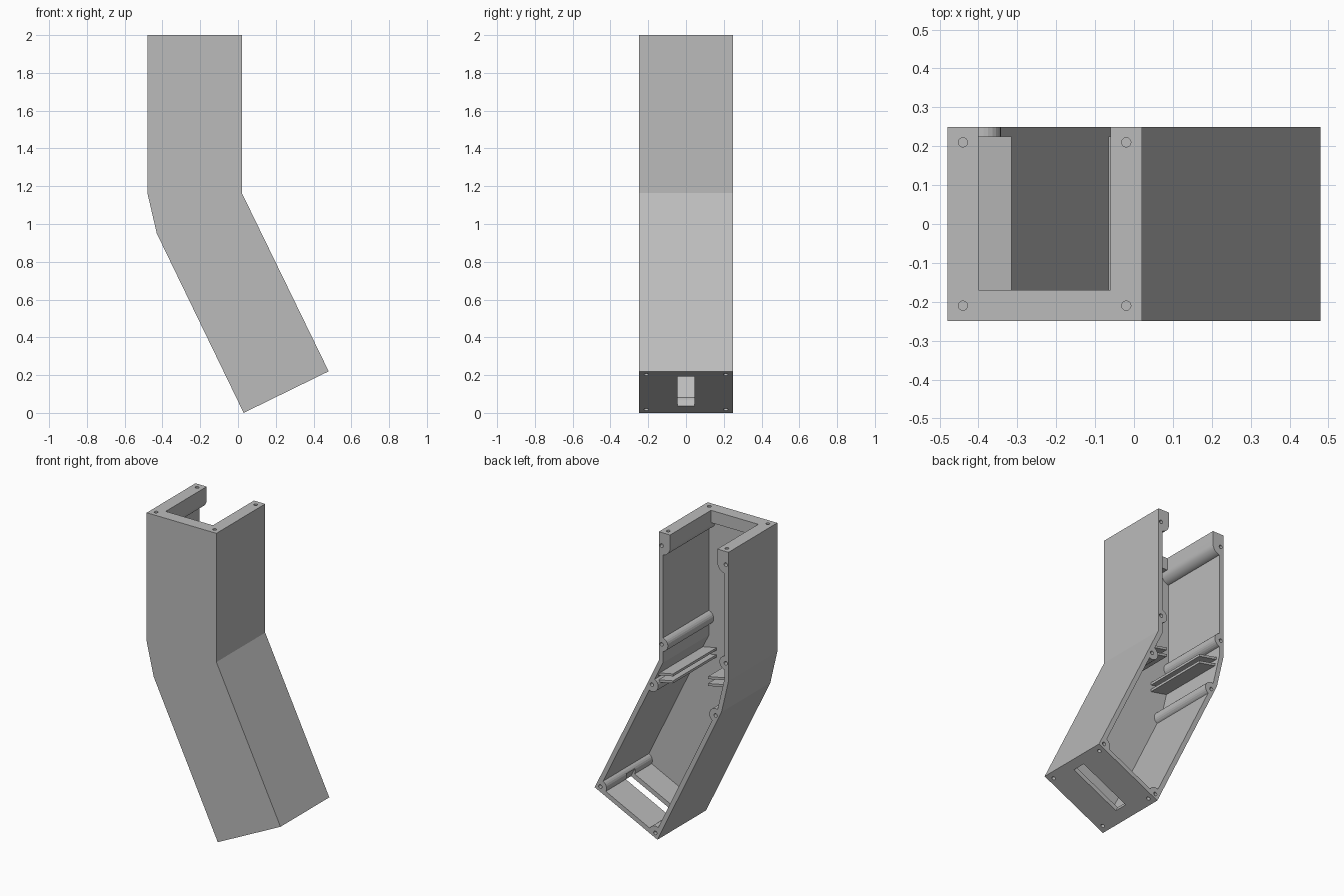
import bpy, bmesh, math
from mathutils import Vector, Matrix

if "Cube" in bpy.data.objects:
    bpy.data.objects.remove(bpy.data.objects["Cube"])

WALL, DEPTH, MID_X = 0.03, 0.25, -0.23
OUTLINE = [Vector(p) for p in ((-0.48, 2), (-0.48, 1.165), (-0.43, 0.95), (0.03, 0),
                               (0.48, 0.22), (0.02, 1.165), (0.02, 2))]

grey = bpy.data.materials.new("plain grey")
grey.use_nodes = True
grey.diffuse_color = (0.5, 0.5, 0.5, 1)
grey.node_tree.nodes["Principled BSDF"].inputs["Base Color"].default_value = (0.5, 0.5, 0.5, 1)


def make_object(name, bm):
    bmesh.ops.recalc_face_normals(bm, faces=bm.faces)
    mesh = bpy.data.meshes.new(name)
    bm.to_mesh(mesh)
    bm.free()
    mesh.materials.append(grey)
    obj = bpy.data.objects.new(name, mesh)
    bpy.context.collection.objects.link(obj)
    return obj


def add_prism(bm, points, y0, y1):
    """Extrude an x-z outline along y."""
    face = bm.faces.new([bm.verts.new((x, y0, z)) for x, z in points])
    moved = bmesh.ops.extrude_face_region(bm, geom=[face])["geom"]
    verts = [v for v in moved if isinstance(v, bmesh.types.BMVert)]
    bmesh.ops.translate(bm, verts=verts, vec=(0, y1 - y0, 0))


def add_rod(bm, centre, axis, radius, length, sides=24):
    turn = Vector(axis).to_track_quat("Z", "Y").to_matrix().to_4x4()
    bmesh.ops.create_cone(bm, cap_ends=True, segments=sides, radius1=radius, radius2=radius,
                          depth=length, matrix=Matrix.Translation(centre) @ turn)


def combine(target, tool, operation):
    mod = target.modifiers.new(operation, "BOOLEAN")
    mod.operation, mod.object, mod.solver = operation, tool, "EXACT"
    bpy.context.view_layer.objects.active = target
    bpy.ops.object.modifier_apply(modifier=mod.name)
    bpy.data.objects.remove(tool)


def inset(points, distances):
    """Move every edge of an outline inwards and intersect neighbours."""
    lines = []
    for i, p in enumerate(points):
        d = (points[(i + 1) % len(points)] - p).normalized()
        lines.append((p + Vector((-d.y, d.x)) * distances[i], d))
    result = []
    for i, (q, e) in enumerate(lines):
        p, d = lines[i - 1]
        result.append(p + d * ((q - p).cross(e) / d.cross(e)))
    return result


# Outer housing
bm = bmesh.new()
add_prism(bm, OUTLINE, -DEPTH, DEPTH)
housing = make_object("bent_housing", bm)

# Inner cavity, open at the back and through the top flange
bm = bmesh.new()
add_prism(bm, inset(OUTLINE, [WALL] * 6 + [0.08]), WALL - DEPTH, 0.35)
cavity = make_object("cavity", bm)
bm = bmesh.new()
add_prism(bm, [(-0.4, 1.8), (-0.06, 1.8), (-0.06, 2.1), (-0.4, 2.1)], -0.17, 0.34)
combine(cavity, make_object("top_opening", bm), "UNION")

# Thick round-bottomed bars under both sides of the top flange
bm = bmesh.new()
for side in (-1, 1):
    arc = [(0.19 - 0.0205 * math.cos(a) + 0.0, 1.915 - 0.06 * math.sin(a))
           for a in (math.pi / 16 * k for k in range(9))]
    arc = [(0.23 - 0.0605 * math.cos(math.pi / 16 * k), 1.915 - 0.06 * math.sin(math.pi / 16 * k))
           for k in range(9)]
    profile = [(0.1695, 2.2)] + arc + [(0.3, 1.855), (0.3, 2.2)]
    add_prism(bm, [(MID_X + side * x, z) for x, z in profile], -0.3, 0.4)
combine(cavity, make_object("flange_bars", bm), "DIFFERENCE")

# Long screw bosses on the side walls
BOSSES = [(0, 1.275), (-0.46, 1.275), (0.07, 0.995), (-0.387, 0.917), (0.44, 0.235), (0.045, 0.04)]
bm = bmesh.new()
for x, z in BOSSES:
    add_rod(bm, (x, 0.05, z), (0, 1, 0), 0.045, 0.7)
combine(cavity, make_object("screw_bosses", bm), "DIFFERENCE")

# Paired rails that form a slot across the bend
for drop in (0, 0.045):
    bm = bmesh.new()
    for x0, x1 in ((-0.6, -0.315), (-0.065, 0.2)):
        z0, z1 = (1.1 - drop - 0.2 * (x + 0.19) for x in (x0, x1))
        add_prism(bm, [(x0, z0), (x1, z1), (x1, z1 + 0.016), (x0, z0 + 0.016)], -0.3, 0.225)
    combine(cavity, make_object("slot_rails", bm), "DIFFERENCE")

combine(housing, cavity, "DIFFERENCE")

# Screw holes in the top, the back and the lower end
low, high = OUTLINE[3], OUTLINE[4]
along = (high - low).normalized()
outward = Vector((along.y, 0, -along.x))
bm = bmesh.new()
for y in (-0.21, 0.21):
    for x in (-0.44, -0.02):
        add_rod(bm, (x, y, 2), (0, 0, 1), 0.012, 0.1, 16)
    for t in (0.08, 0.92):
        p = low.lerp(high, t)
        add_rod(bm, (p.x, y, p.y), outward, 0.012, 0.08, 16)
for x, z in BOSSES + [(0, 1.915), (-0.46, 1.915)]:
    add_rod(bm, (x, DEPTH, z), (0, 1, 0), 0.012, 0.06, 16)
combine(housing, make_object("screw_holes", bm), "DIFFERENCE")

# Cable slot through the lower end
bm = bmesh.new()
n = Vector((outward.x, outward.z)) * 0.08
a, b = low.lerp(high, 0.16), low.lerp(high, 0.88)
add_prism(bm, [a - n, b - n, b + n, a + n], -0.045, 0.045)
combine(housing, make_object("cable_slot", bm), "DIFFERENCE")

bpy.ops.object.select_all(action="DESELECT")
housing.select_set(True)
bpy.context.view_layer.objects.active = housing
bpy.ops.object.shade_smooth_by_angle(angle=math.radians(12))
